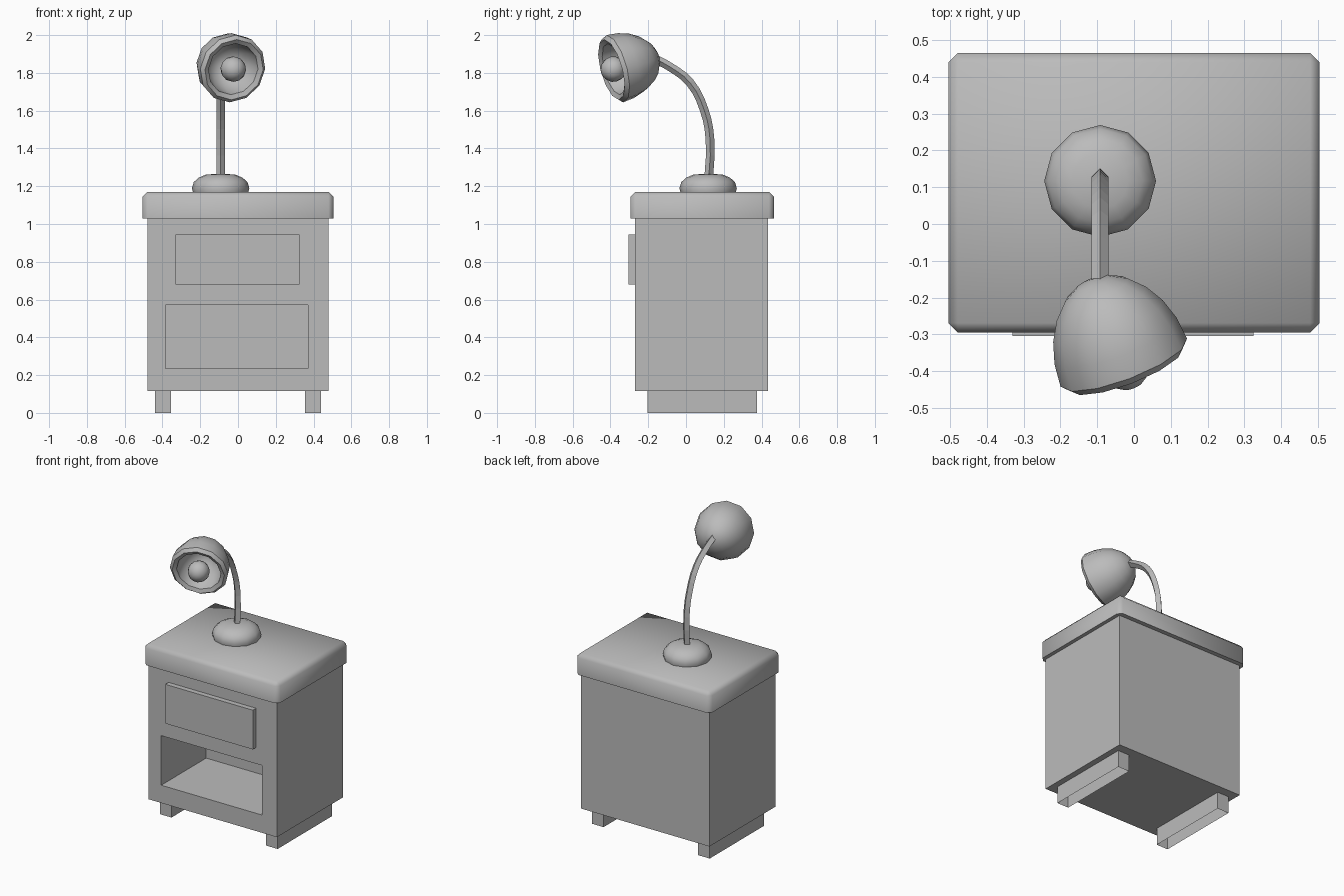
import bpy, bmesh
from math import pi, sin, cos, radians
from mathutils import Vector, Matrix

old = bpy.data.objects.get("Cube")
if old:
    bpy.data.objects.remove(old, do_unlink=True)

grey = bpy.data.materials.new("plain_grey")
grey.use_nodes = True
COLOUR = (0.5, 0.5, 0.5, 1)
grey.diffuse_color = COLOUR
for node in grey.node_tree.nodes:
    if node.type == 'BSDF_PRINCIPLED':
        node.inputs["Base Color"].default_value = COLOUR


def finish(name, bm, smooth=None):
    """Turn a bmesh into a named object, optionally smooth up to an angle."""
    mesh = bpy.data.meshes.new(name)
    bm.to_mesh(mesh)
    bm.free()
    obj = bpy.data.objects.new(name, mesh)
    bpy.context.collection.objects.link(obj)
    mesh.materials.append(grey)
    if smooth:
        bpy.ops.object.select_all(action='DESELECT')
        obj.select_set(True)
        bpy.context.view_layer.objects.active = obj
        bpy.ops.object.shade_smooth_by_angle(angle=radians(smooth))
    return obj


def box(x0, x1, y0, y1, z0, z1):
    bm = bmesh.new()
    bmesh.ops.create_cube(bm, size=1)
    for v in bm.verts:
        v.co = (x1 if v.co.x > 0 else x0,
                y1 if v.co.y > 0 else y0,
                z1 if v.co.z > 0 else z0)
    bm.normal_update()
    return bm


def facing(bm, direction):
    return [f for f in bm.faces if f.normal.dot(Vector(direction)) > 0.9]


def lathe(profile, sides, matrix):
    """Spin (radius, height) points around z, then place with a matrix."""
    bm = bmesh.new()
    verts = [bm.verts.new((r, 0, h)) for r, h in profile]
    edges = [bm.edges.new(pair) for pair in zip(verts, verts[1:])]
    bmesh.ops.spin(bm, geom=verts + edges, cent=(0, 0, 0), axis=(0, 0, 1),
                   angle=2 * pi, steps=sides)
    bmesh.ops.remove_doubles(bm, verts=bm.verts, dist=0.0005)
    bmesh.ops.recalc_face_normals(bm, faces=bm.faces)
    bm.transform(matrix)
    return bm


# Cabinet body with an open compartment sunk into the front
bm = box(-0.48, 0.48, -0.27, 0.435, 0.115, 1.04)
front = facing(bm, (0, -1, 0))[0]
bmesh.ops.inset_individual(bm, faces=[front], thickness=0.1)
for v in front.verts:
    v.co.x = 0.37 if v.co.x > 0 else -0.385
    v.co.z = 0.57 if v.co.z > 0.5 else 0.235
pocket = bmesh.ops.extrude_discrete_faces(bm, faces=[front])["faces"][0]
for v in pocket.verts:
    v.co.y += 0.48
finish("cabinet_body", bm)

# Drawer front
finish("drawer_front", box(-0.33, 0.325, -0.305, -0.265, 0.68, 0.945))

# Table top with chamfered upper and corner edges
bm = box(-0.505, 0.505, -0.295, 0.465, 1.03, 1.17)
edges = [e for e in bm.edges if max(v.co.z for v in e.verts) > 1.1]
bmesh.ops.bevel(bm, geom=edges, offset=0.026, offset_type='OFFSET',
                segments=1, profile=0.5, affect='EDGES')
finish("table_top", bm, 60)

# Runner feet, hollow underneath
for side, x in (("right", -0.397), ("left", 0.397)):
    bm = box(x - 0.043, x + 0.043, -0.205, 0.375, 0, 0.115)
    bmesh.ops.delete(bm, geom=facing(bm, (0, 0, -1)), context='FACES_ONLY')
    finish(side + "_foot", bm)

# Lamp base: a low dome
dome = [(0.146, 1.165), (0.152, 1.19), (0.142, 1.222), (0.115, 1.246),
        (0.076, 1.262), (0, 1.266)]
finish("lamp_base", lathe(dome, 12, Matrix.Translation((-0.092, 0.117, 0))), 60)

# Lamp arm: a thin four-sided bent rod
path = [(0.117, 1.2), (0.127, 1.448), (0.095, 1.607), (0.02, 1.75),
        (-0.085, 1.832), (-0.175, 1.88)]
curve = bpy.data.curves.new("lamp_arm", 'CURVE')
curve.dimensions = '3D'
curve.bevel_depth = 0.023
curve.bevel_resolution = 0
curve.resolution_u = 3
curve.use_fill_caps = True
spline = curve.splines.new('BEZIER')
spline.bezier_points.add(len(path) - 1)
for point, (y, z) in zip(spline.bezier_points, path):
    point.co = (-0.092, y, z)
    point.handle_left_type = point.handle_right_type = 'AUTO'
arm = bpy.data.objects.new("lamp_arm", curve)
bpy.context.collection.objects.link(arm)
curve.materials.append(grey)
bpy.ops.object.select_all(action='DESELECT')
arm.select_set(True)
bpy.context.view_layer.objects.active = arm
bpy.ops.object.convert(target='MESH')
bpy.ops.object.shade_flat()

# Lamp shade: a deep bowl with a thick lip, opening forward and down
centre = Vector((-0.025, -0.384, 1.82))
aim = Vector((0.344, -0.904, -0.253))
place = Matrix.Translation(centre) @ aim.to_track_quat('Z', 'Y').to_matrix().to_4x4()


def bowl(radius, depth, start):
    return [(radius * sin(i * pi / 12), start - depth * cos(i * pi / 12))
            for i in range(7)]


shade = bowl(0.184, 0.25, -0.008) + [(0.165, 0.012)] + bowl(0.14, 0.19, 0)[::-1]
finish("lamp_shade", lathe(shade, 12, place), 40)

# Bulb
bm = bmesh.new()
bmesh.ops.create_uvsphere(bm, u_segments=12, v_segments=8, radius=0.068)
bm.transform(place)
finish("bulb", bm, 60)
